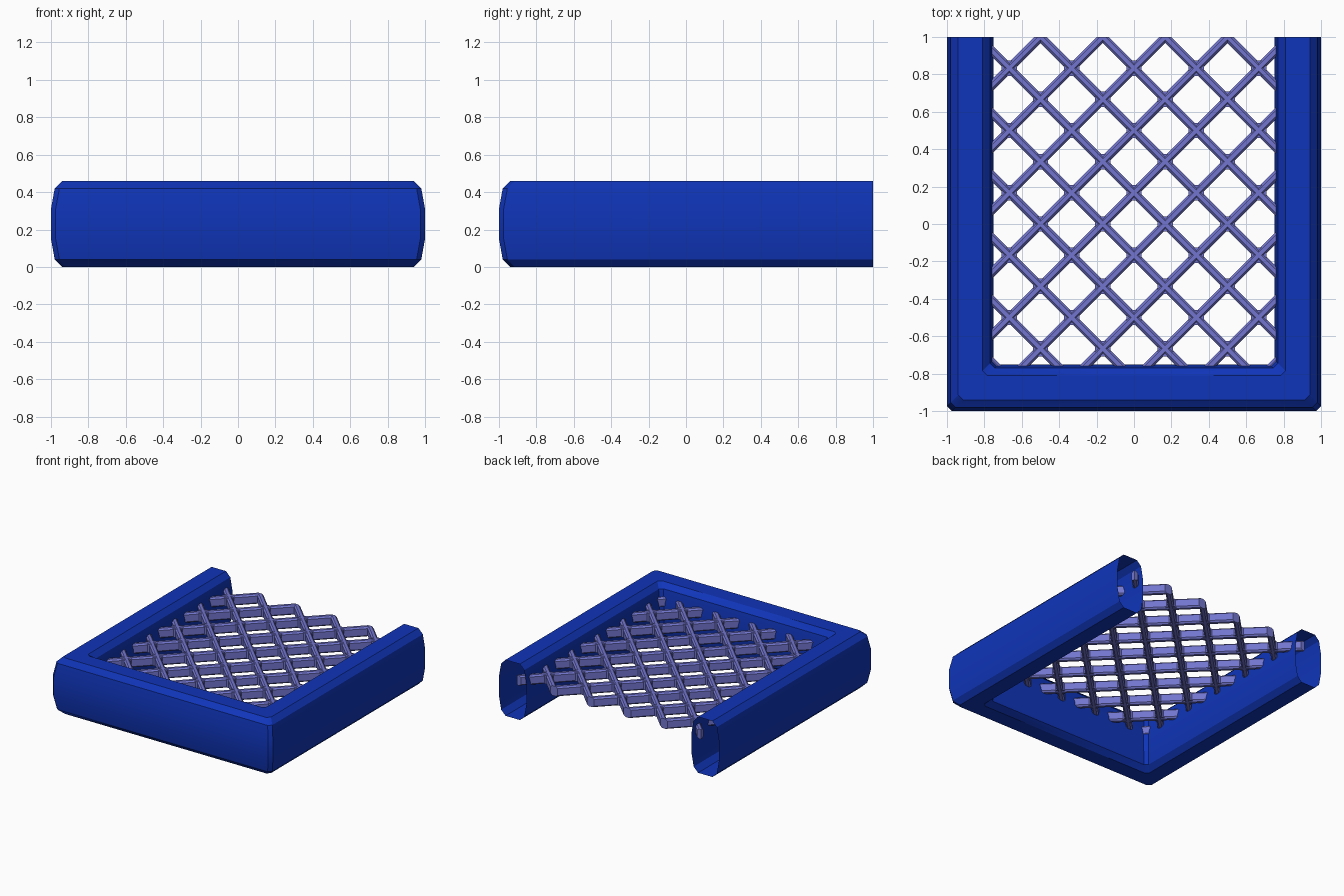
import bpy, bmesh, math
from mathutils import Matrix, Vector

if "Cube" in bpy.data.objects:
    bpy.data.objects.remove(bpy.data.objects["Cube"])


def material(name, color):
    m = bpy.data.materials.new(name)
    m.diffuse_color = color
    m.use_nodes = True
    m.node_tree.nodes["Principled BSDF"].inputs["Base Color"].default_value = m.diffuse_color
    return m


def make_object(name, bm, mat):
    bmesh.ops.recalc_face_normals(bm, faces=bm.faces)
    me = bpy.data.meshes.new(name)
    bm.to_mesh(me)
    bm.free()
    ob = bpy.data.objects.new(name, me)
    bpy.context.collection.objects.link(ob)
    me.materials.append(mat)
    bpy.ops.object.select_all(action='DESELECT')
    ob.select_set(True)
    bpy.context.view_layer.objects.active = ob
    bpy.ops.object.shade_smooth_by_angle(angle=math.radians(30))
    return ob


blue = material("frame_blue", (0.005, 0.035, 0.48, 1))
violet = material("lattice_violet", (0.17, 0.18, 0.62, 1))

# Hollow three-sided frame: section (inset from outer face, height) swept round the U
half = [(0.06, 0), (0.02, 0.04), (0, 0.15), (0, 0.31), (0.02, 0.42), (0.06, 0.46)]
section = half + [(0.25 - u, z) for u, z in reversed(half)]
C = 0.025  # small corner chamfer
bm = bmesh.new()
rings = []
for u, z in section:
    a = 1 - u
    path = [(-a, 1), (-a, -a + C), (-a + C, -a), (a - C, -a), (a, -a + C), (a, 1)]
    rings.append([bm.verts.new((x, y, z)) for x, y in path])
for i, r in enumerate(rings):
    s = rings[(i + 1) % len(rings)]
    for j in range(len(r) - 1):
        bm.faces.new((r[j], r[j + 1], s[j + 1], s[j]))
make_object("frame_tube", bm, blue)

# Diagonal lattice of rounded bars
W, H, ZC, STEP, REACH = 0.046, 0.08, 0.322, 1 / 3, 0.835
bm = bmesh.new()


def add_bar(offset, angle):
    b, w, h = 0.012, W / 2, H / 2
    prof = [(-w, -h + b), (-w + b, -h), (w - b, -h), (w, -h + b),
            (w, h - b), (w - b, h), (-w + b, h), (-w, h - b)]
    rot = Matrix.Rotation(angle, 4, 'Z')
    d = offset / math.sqrt(2)
    ends = [[bm.verts.new(rot @ Vector((x, p + d, ZC + q))) for p, q in prof]
            for x in (-3, 3)]
    bm.faces.new(ends[0])
    bm.faces.new(ends[1])
    for i in range(8):
        k = (i + 1) % 8
        bm.faces.new((ends[0][i], ends[0][k], ends[1][k], ends[1][i]))


for k in range(-6, 6):
    for ang in (45, -45):
        add_bar((k + 0.5) * STEP, math.radians(ang))

# Small pads fill the corners where bars cross
for i in range(-4, 5):
    for j in range(-4, 6):
        if (i + j) % 2:
            m = Matrix.Translation((i / 6, j / 6, ZC)) @ Matrix.Diagonal((0.082, 0.082, H - 0.012, 1))
            bmesh.ops.create_cube(bm, size=1, matrix=m)

# Trim the bars just inside the frame walls and flush with the open end
for co, no in [((REACH, 0, 0), (1, 0, 0)), ((-REACH, 0, 0), (-1, 0, 0)),
               ((0, 1, 0), (0, 1, 0)), ((0, -REACH, 0), (0, -1, 0))]:
    geom = bm.verts[:] + bm.edges[:] + bm.faces[:]
    bmesh.ops.bisect_plane(bm, geom=geom, plane_co=co, plane_no=no, clear_outer=True)
    bmesh.ops.holes_fill(bm, edges=[e for e in bm.edges if e.is_boundary], sides=0)
make_object("lattice_mesh", bm, violet)
